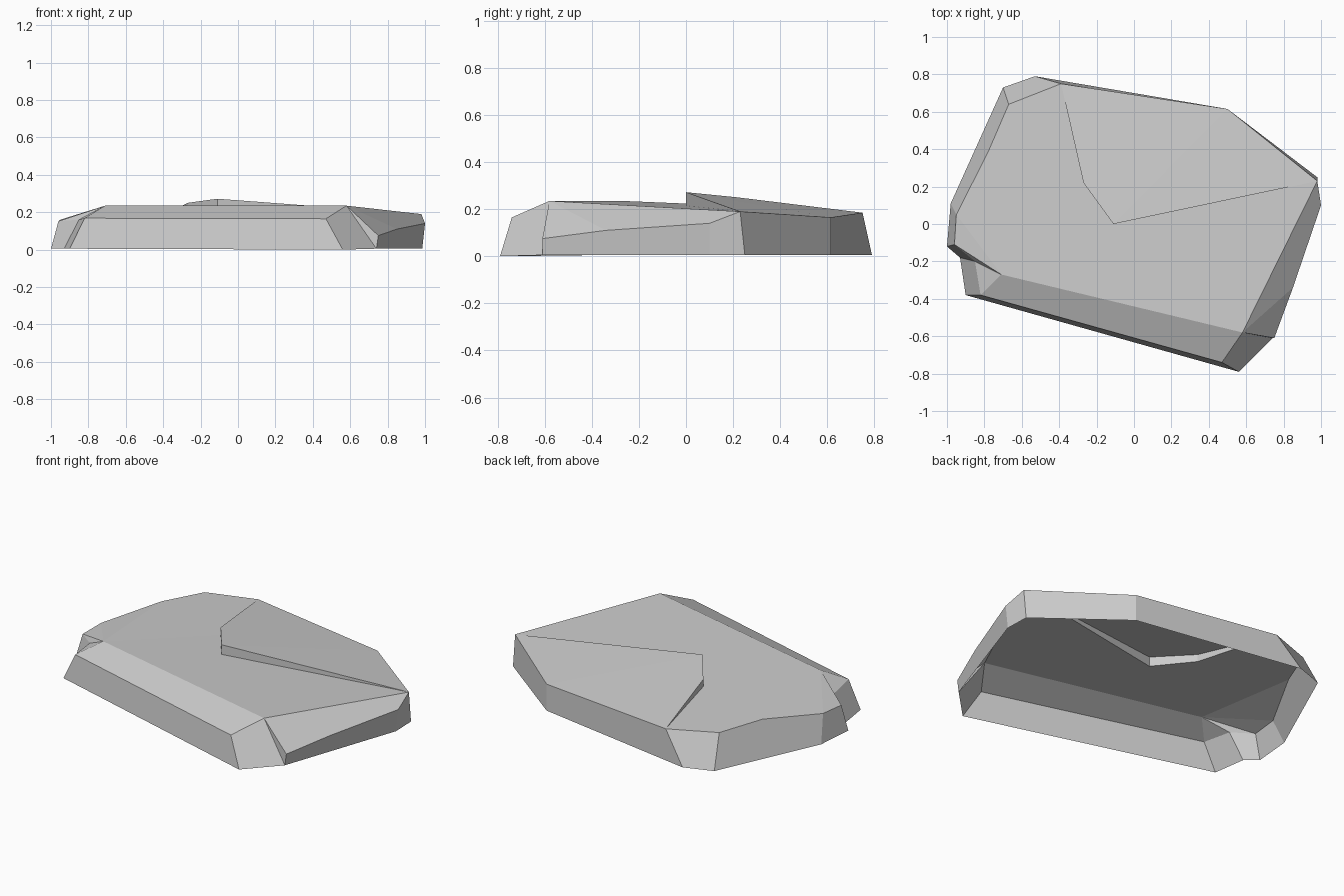
import bpy
import bmesh
from mathutils import Vector

cube = bpy.data.objects.get("Cube")
if cube:
    bpy.data.objects.remove(cube, do_unlink=True)

# Stone material
stone = bpy.data.materials.new("stone_grey")
stone.use_nodes = True
grey = (0.6, 0.6, 0.6, 1)
stone.diffuse_color = grey
stone.node_tree.nodes["Principled BSDF"].inputs["Base Color"].default_value = grey

# Corner points of the rock, named by where they lie
foot = dict(
    front_right=(-.90, -.38, .005), front_left=(.56, -.79, .0), left_front=(.74, -.61, .005),
    left_back=(.985, .10, .005), back_left=(.98, .25, .005), back=(.50, .615, .005),
    back_right=(-.53, .79, .005), right_back=(-.70, .73, .005), right=(-.98, .11, .005),
    right_front=(-1, -.12, .005), notch=(-.93, -.18, .005))
rim = dict(
    front_right=(-.82, -.38, .168), front_left=(.47, -.74, .165), left_front=(.75, -.61, .075),
    left_mid=(.85, -.34, .11), left_back=(1, .10, .14), back_left=(.98, .23, .19),
    back=(.50, .615, .165), back_right=(-.39, .75, .185), right_back=(-.67, .64, .195),
    right_mid=(-.78, .385, .208), right=(-.95, .05, .16), right_front=(-.96, -.11, .152),
    notch=(-.85, -.20, .16))
top = dict(front_left=(.58, -.58, .235), front_right=(-.71, -.27, .235))
step_low = dict(tip=(-.11, 0, .214), side=(-.27, .22, .206))
step_high = dict(tip=(-.11, 0, .272), side=(-.27, .22, .25))

bm = bmesh.new()


def face(*groups):
    """Add one face from (ring, names) pairs, welding shared corners later."""
    points = [Vector(ring[name]) for ring, names in groups for name in names.split()]
    bm.faces.new([bm.verts.new(p) for p in points])


def wall(names):
    """Join foot and rim between neighbouring corners of the same name."""
    names = names.split()
    for a, b in zip(names, names[1:]):
        face((foot, f"{a} {b}"), (rim, f"{b} {a}"))


# Outer walls
wall("front_right front_left")
wall("left_back back_left back back_right right_back")
wall("right right_front notch front_right")
face((foot, "right_back right"), (rim, "right right_mid right_back"))
face((foot, "left_front left_back"), (rim, "left_back left_mid left_front"))

# Front bevel and the broken front left corner
face((rim, "front_right front_left"), (top, "front_left front_right"))
face((foot, "front_left left_front"), (top, "front_left"), (rim, "front_left"))
face((foot, "left_front"), (rim, "left_front"), (top, "front_left"))

# Long slope on the left side
face((rim, "left_front left_mid"), (top, "front_left"))
face((rim, "left_mid left_back back_left"), (top, "front_left"))

# Notch in the right side
face((rim, "right_front notch"), (top, "front_right"))
face((rim, "notch front_right"), (top, "front_right"))

# Lower top surface
face((top, "front_right front_left"), (step_low, "tip"))
face((top, "front_left"), (rim, "back_left"), (step_low, "tip"))
face((top, "front_right"), (step_low, "tip side"))
face((rim, "right right_front"), (top, "front_right"))
face((rim, "right_mid right"), (top, "front_right"))
face((rim, "right_mid"), (top, "front_right"), (step_low, "side"))
face((rim, "right_back right_mid"), (step_low, "side"))
face((rim, "back_right right_back"), (step_low, "side"))

# Step cliff
face((step_low, "tip"), (rim, "back_left"), (step_high, "tip"))
face((step_low, "side tip"), (step_high, "tip side"))
face((rim, "back_right"), (step_low, "side"), (step_high, "side"))

# Raised layer behind the step
face((step_high, "tip"), (rim, "back_left back"))
face((step_high, "tip"), (rim, "back back_right"))
face((step_high, "side tip"), (rim, "back_right"))

# Weld the shell, which stays open underneath
bmesh.ops.remove_doubles(bm, verts=bm.verts[:], dist=0.0005)
bmesh.ops.recalc_face_normals(bm, faces=bm.faces[:])
bm.normal_update()
if sum(f.normal.z * f.calc_area() for f in bm.faces) < 0:
    bmesh.ops.reverse_faces(bm, faces=bm.faces[:])

mesh = bpy.data.meshes.new("flat_rock")
bm.to_mesh(mesh)
bm.free()
mesh.materials.append(stone)
rock = bpy.data.objects.new("flat_rock", mesh)
bpy.context.collection.objects.link(rock)
